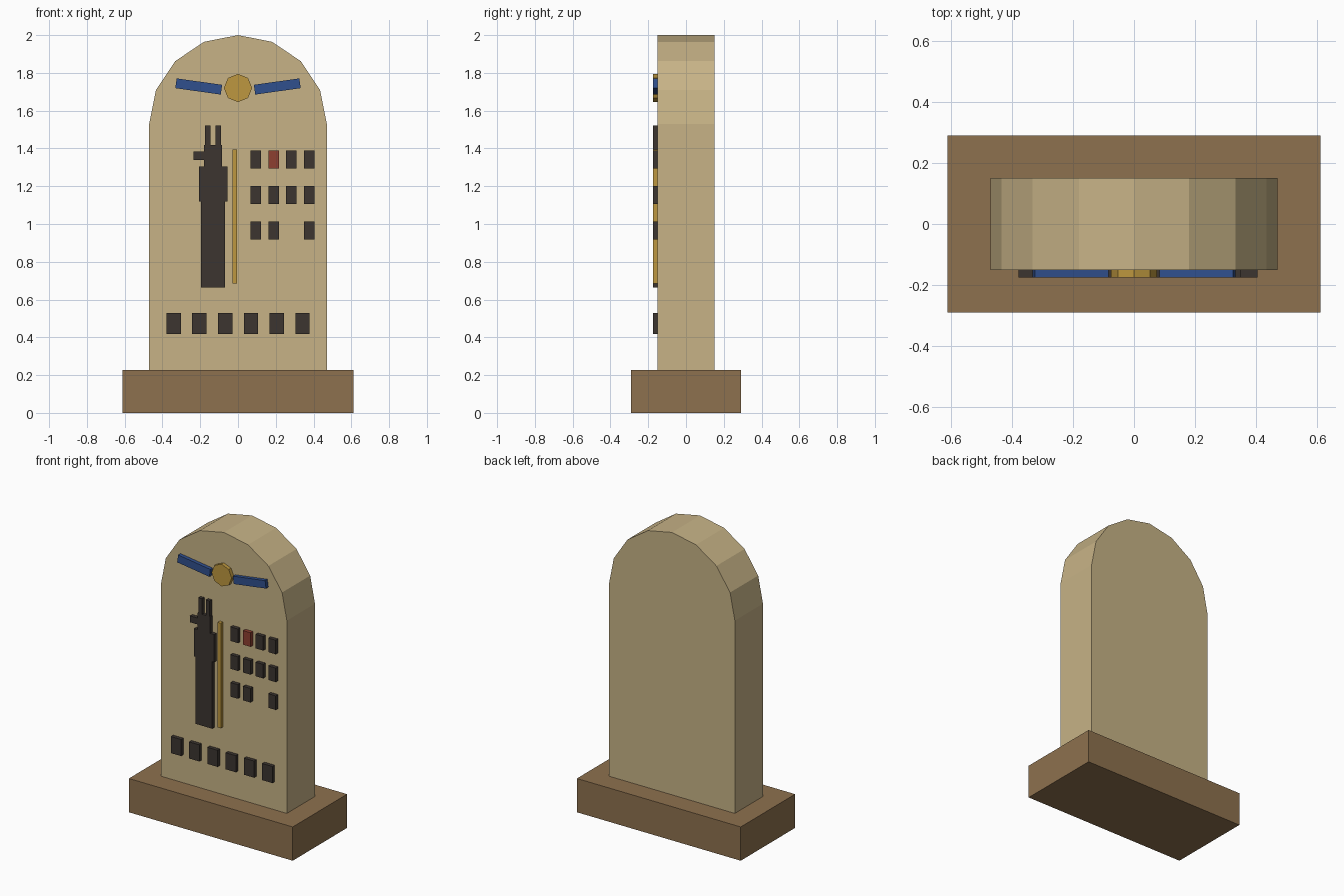
import bpy, bmesh
from math import sin, cos, pi, radians
from mathutils import Matrix

if "Cube" in bpy.data.objects:
    bpy.data.objects.remove(bpy.data.objects["Cube"])

FRONT, BACK = -0.175, -0.145   # depth range of the raised reliefs


def material(name, rgb):
    m = bpy.data.materials.new(name)
    m.diffuse_color = (*rgb, 1)
    m.use_nodes = True
    m.node_tree.nodes["Principled BSDF"].inputs["Base Color"].default_value = m.diffuse_color
    return m


SAND = material("sandstone", (0.57, 0.45, 0.24))
BROWN = material("brown_stone", (0.27, 0.165, 0.077))
DARK = material("dark_relief", (0.045, 0.036, 0.03))
GOLD = material("gold", (0.51, 0.31, 0.05))
BLUE = material("blue", (0.03, 0.08, 0.27))
RED = material("red", (0.27, 0.05, 0.03))


def extrude(name, outline, y0, y1, mat):
    """Solid from an (x, z) outline swept from y0 to y1."""
    bm = bmesh.new()
    face = bm.faces.new([bm.verts.new((x, y0, z)) for x, z in outline])
    geo = bmesh.ops.extrude_face_region(bm, geom=[face])["geom"]
    bmesh.ops.translate(bm, vec=(0, y1 - y0, 0),
                        verts=[g for g in geo if isinstance(g, bmesh.types.BMVert)])
    bmesh.ops.recalc_face_normals(bm, faces=bm.faces)
    me = bpy.data.meshes.new(name)
    bm.to_mesh(me)
    bm.free()
    me.materials.append(mat)
    ob = bpy.data.objects.new(name, me)
    bpy.context.collection.objects.link(ob)
    return ob


def box(name, x0, x1, z0, z1, mat, y0=FRONT, y1=BACK):
    return extrude(name, [(x0, z0), (x1, z0), (x1, z1), (x0, z1)], y0, y1, mat)


def arc(cx, cz, r, n, sweep):
    return [(cx + r * cos(sweep * i / 8), cz + r * sin(sweep * i / 8)) for i in range(n)]


# Plinth and round-topped slab
box("plinth", -0.612, 0.612, 0, 0.228, BROWN, -0.29, 0.29)
extrude("slab", [(-0.47, 0.228), (0.47, 0.228)] + arc(0, 1.53, 0.47, 9, pi),
        -0.15, 0.15, SAND)

# Winged disc
extrude("sun_disc", arc(0, 1.72, 0.075, 8, 2 * pi), FRONT, BACK, GOLD)
for side, s in (("left", -1), ("right", 1)):
    wing = box(f"wing_{side}", -0.1215, 0.1215, -0.026, 0.026, BLUE)
    wing.data.transform(Matrix.Translation((s * 0.208, 0, 1.728))
                        @ Matrix.Rotation(radians(-8 * s), 4, 'Y'))

# Standing animal-headed figure with staff
box("figure_legs", -0.195, -0.07, 0.665, 1.118, DARK)
box("figure_torso", -0.206, -0.055, 1.118, 1.305, DARK)
box("figure_head", -0.18, -0.085, 1.305, 1.417, DARK)
box("figure_snout", -0.236, -0.18, 1.34, 1.383, DARK)
box("figure_ear_left", -0.174, -0.146, 1.417, 1.522, DARK)
box("figure_ear_right", -0.118, -0.09, 1.417, 1.522, DARK)
box("staff", -0.03, -0.006, 0.685, 1.394, GOLD)

# Upper grid of carved tablets, one red and one missing
for row in range(3):
    for col in range(4):
        if (row, col) == (2, 2):
            continue
        x, z = 0.094 + 0.0943 * col, 1.342 - 0.188 * row
        box(f"tablet_{row}_{col}", x - 0.0275, x + 0.0275, z - 0.0475, z + 0.0475,
            RED if (row, col) == (0, 1) else DARK)

# Lower row of carved tablets
for i in range(6):
    x = -0.341 + 0.1365 * i
    box(f"lower_tablet_{i}", x - 0.038, x + 0.038, 0.418, 0.53, DARK)
